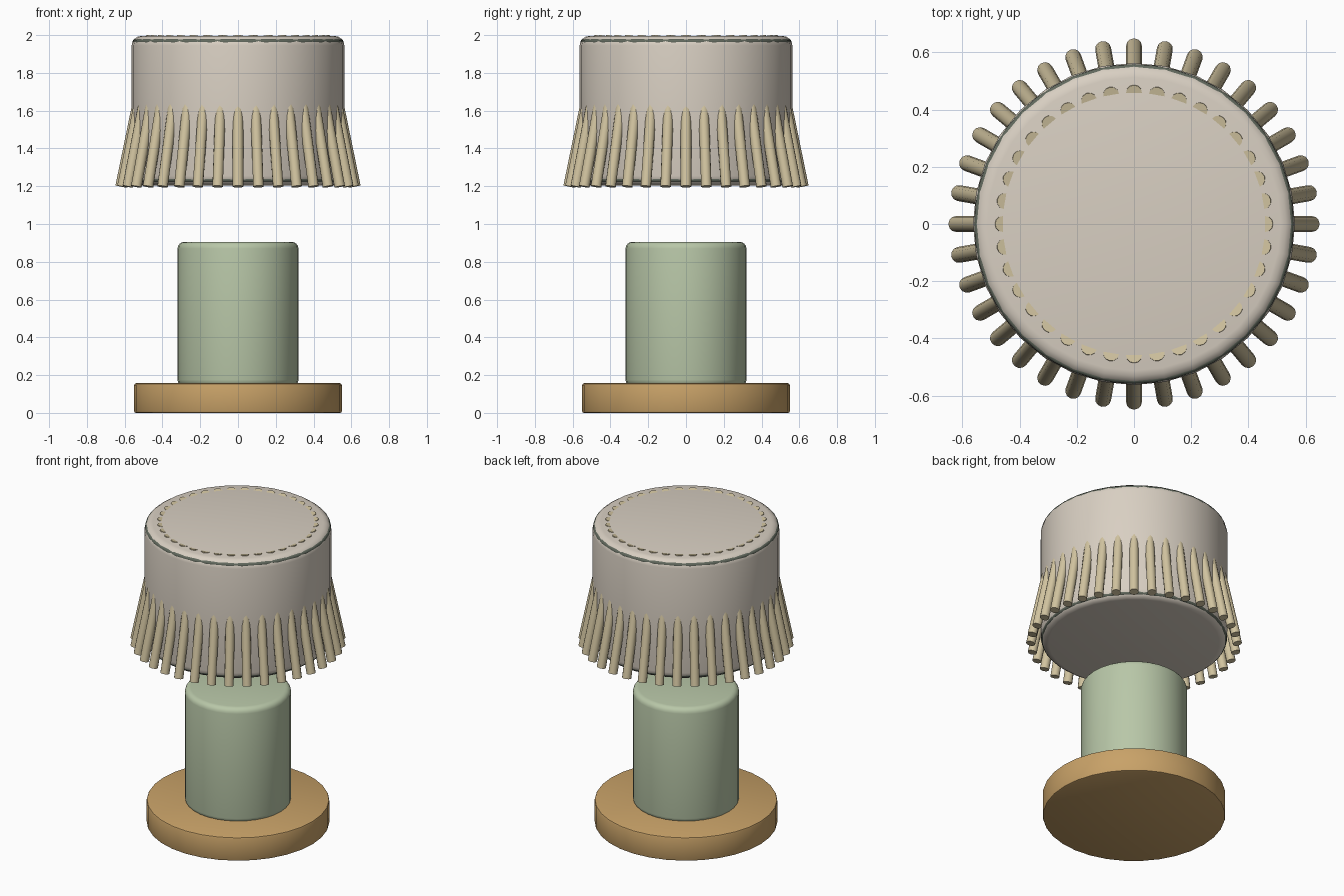
import bpy, math
from mathutils import Vector

if "Cube" in bpy.data.objects:
    bpy.data.objects.remove(bpy.data.objects["Cube"])


def mat(name, r, g, b):
    m = bpy.data.materials.new(name)
    m.diffuse_color = (r, g, b, 1)
    m.use_nodes = True
    m.node_tree.nodes["Principled BSDF"].inputs["Base Color"].default_value = m.diffuse_color
    return m


BRASS = mat("warm tan", 0.58, 0.36, 0.138)
SAGE = mat("sage green", 0.48, 0.57, 0.39)
CREAM = mat("cream fabric", 0.69, 0.625, 0.54)
STRAW = mat("straw", 0.64, 0.55, 0.35)
TRIM = mat("dark trim", 0.12, 0.14, 0.11)


def finish(ob, name, material):
    ob.name = name
    ob.data.materials.append(material)
    bpy.ops.object.shade_smooth_by_angle(angle=math.radians(40))
    return ob


def drum(name, r, z0, z1, bevel, steps, material, sides=32):
    bpy.ops.mesh.primitive_cylinder_add(vertices=sides, radius=r, depth=z1 - z0,
                                        location=(0, 0, (z0 + z1) / 2))
    ob = bpy.context.object
    mod = ob.modifiers.new("rounded_edges", "BEVEL")
    mod.width, mod.segments = bevel, steps
    mod.limit_method, mod.angle_limit = "ANGLE", math.radians(40)
    bpy.ops.object.modifier_apply(modifier=mod.name)
    return finish(ob, name, material)


# base, body and floating shade
drum("base", 0.55, 0.0, 0.157, 0.01, 2, BRASS)
drum("body", 0.32, 0.14, 0.905, 0.035, 4, SAGE)
drum("shade", 0.563, 1.205, 1.995, 0.05, 4, CREAM)

# thin rings almost buried in the rounded rims of the shade
for name, z in (("top_ring", 1.965), ("bottom_ring", 1.235)):
    bpy.ops.mesh.primitive_torus_add(major_radius=0.5445, minor_radius=0.0142,
                                     major_segments=48, minor_segments=10,
                                     location=(0, 0, z))
    finish(bpy.context.object, name, TRIM)

# slanted fringe rods passing through the shade
COUNT = 36
for i in range(COUNT):
    a = math.tau * i / COUNT
    out = Vector((math.cos(a), math.sin(a), 0))
    top = out * 0.458 + Vector((0, 0, 1.995))
    low = out * 0.6215 + Vector((0, 0, 1.198))
    axis = top - low
    bpy.ops.mesh.primitive_cylinder_add(vertices=12, radius=0.028, depth=axis.length,
                                        location=(top + low) / 2)
    ob = bpy.context.object
    ob.rotation_euler = axis.to_track_quat("Z", "Y").to_euler()
    finish(ob, f"fringe_rod_{i + 1}", STRAW)
